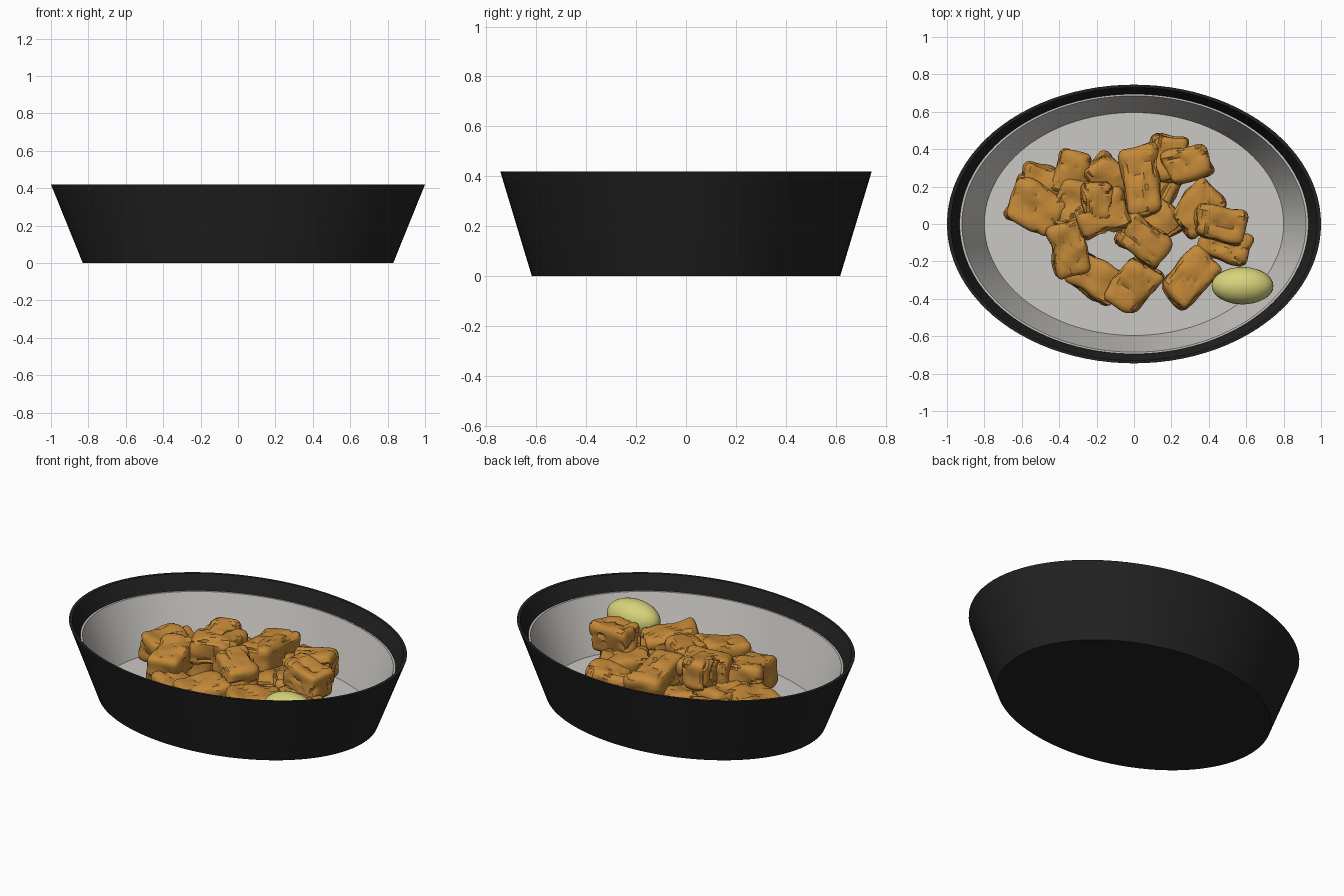
import bpy, bmesh, math, random
from mathutils import Vector, Matrix, noise

random.seed(4)
if "Cube" in bpy.data.objects:
    bpy.data.objects.remove(bpy.data.objects["Cube"], do_unlink=True)


def material(name, r, g, b):
    m = bpy.data.materials.new(name)
    m.use_nodes = True
    m.diffuse_color = (r, g, b, 1)
    m.node_tree.nodes["Principled BSDF"].inputs["Base Color"].default_value = (r, g, b, 1)
    return m


BLACK = material("matte black", 0.016, 0.016, 0.016)
GREY = material("warm light grey", 0.60, 0.58, 0.55)
BROWN = material("golden brown", 0.55, 0.25, 0.04)
YELLOW = material("pale yellow green", 0.68, 0.65, 0.20)


def add_object(name, bm, mat, angle):
    bmesh.ops.recalc_face_normals(bm, faces=bm.faces)
    mesh = bpy.data.meshes.new(name)
    bm.to_mesh(mesh)
    bm.free()
    mesh.materials.append(mat)
    obj = bpy.data.objects.new(name, mesh)
    bpy.context.collection.objects.link(obj)
    bpy.ops.object.select_all(action="DESELECT")
    obj.select_set(True)
    bpy.context.view_layer.objects.active = obj
    bpy.ops.object.shade_smooth_by_angle(angle=math.radians(angle))
    return obj


def oval_lathe(name, profile, mat, sides=96):
    """Spin a closed (radius, height) profile into an oval shell with capped ends."""
    bm = bmesh.new()
    rings = []
    for r, z in profile:
        rings.append([bm.verts.new((r * math.cos(t), 0.745 * r * math.sin(t), z))
                      for t in (math.tau * i / sides for i in range(sides))])
    for low, high in zip(rings, rings[1:]):
        for i in range(sides):
            j = (i + 1) % sides
            bm.faces.new((low[i], low[j], high[j], high[i]))
    bm.faces.new(rings[0])
    bm.faces.new(rings[-1])
    return add_object(name, bm, mat, 30)


# Oval dish and the pale liner set inside it
oval_lathe("dish", [(0.83, 0), (1.0, 0.42), (0.98, 0.42), (0.935, 0.32), (0.815, 0.015)], BLACK)
oval_lathe("liner", [(0.81, 0.016), (0.933, 0.335), (0.92, 0.335), (0.80, 0.03)], GREY)


def chunk(index, x, y, z, length, width, turn, tilt):
    """Lumpy rounded block with shallow cracks."""
    bm = bmesh.new()
    bmesh.ops.create_cube(bm, size=2)
    bmesh.ops.subdivide_edges(bm, edges=bm.edges[:], cuts=11, use_grid_fill=True)
    half = Vector((length / 2, width / 2, 0.085))
    radius = 0.035
    seed = Vector((index * 7.3, index * 3.1, 0))
    taper, shear = random.uniform(-0.12, 0.12), random.uniform(-0.15, 0.15)
    for v in bm.verts:
        p = Vector([a * h for a, h in zip(v.co, half)])
        core = Vector([max(r - h, min(h - r, a)) for a, h, r in zip(p, half, (radius,) * 3)])
        normal = (p - core).normalized()
        p = core + normal * radius
        p.y *= 1 + taper * v.co.x
        p.x += shear * p.y
        p += normal * 0.022 * noise.noise(p * 9 + seed)
        if abs(noise.noise(p * 8 - seed)) < 0.05:
            p -= normal * 0.012
        v.co = p
    spin = Matrix.Rotation(math.radians(turn), 4, "Z") @ Matrix.Rotation(math.radians(tilt), 4, "Y")
    bm.transform(Matrix.Translation((x, y, z)) @ spin)
    add_object(f"fried_chunk_{index}", bm, BROWN, 35)


# Heap of chunks: x, y, z, length, width, turn, tilt
heap = [
    (-0.52, 0.09, 0.17, 0.30, 0.23, -28, 0),
    (-0.47, 0.20, 0.13, 0.26, 0.20, -15, 5),
    (-0.33, 0.27, 0.15, 0.24, 0.19, 75, 0),
    (-0.14, 0.25, 0.15, 0.24, 0.18, -50, 8),
    (0.04, 0.23, 0.25, 0.36, 0.19, 97, 5),
    (0.18, 0.35, 0.15, 0.24, 0.19, 80, 0),
    (0.29, 0.32, 0.20, 0.24, 0.18, 15, -8),
    (0.16, 0.23, 0.12, 0.24, 0.18, 60, 0),
    (0.34, 0.08, 0.18, 0.28, 0.20, 48, 0),
    (0.46, 0.00, 0.30, 0.27, 0.18, -12, 6),
    (0.49, -0.11, 0.17, 0.27, 0.18, -18, 0),
    (0.30, -0.29, 0.20, 0.30, 0.20, 48, 10),
    (0.00, -0.33, 0.20, 0.27, 0.20, 52, -6),
    (-0.20, -0.29, 0.14, 0.30, 0.20, -32, 0),
    (-0.35, -0.13, 0.24, 0.29, 0.19, 103, -8),
    (0.05, -0.09, 0.26, 0.28, 0.19, -38, 8),
    (0.13, 0.04, 0.14, 0.26, 0.18, -50, 0),
    (-0.32, 0.10, 0.18, 0.26, 0.20, 70, 0),
    (-0.17, 0.05, 0.29, 0.28, 0.20, 22, 0),
    (-0.20, 0.13, 0.31, 0.19, 0.16, 92, -8),
]
for i, spec in enumerate(heap, 1):
    chunk(i, *spec)

# Oval garnish leaning on the liner
bm = bmesh.new()
bmesh.ops.create_uvsphere(bm, u_segments=32, v_segments=20, radius=1)
bm.transform(Matrix.Translation((0.58, -0.33, 0.26)) @ Matrix.Diagonal((0.165, 0.1, 0.1, 1)))
add_object("garnish", bm, YELLOW, 60)
